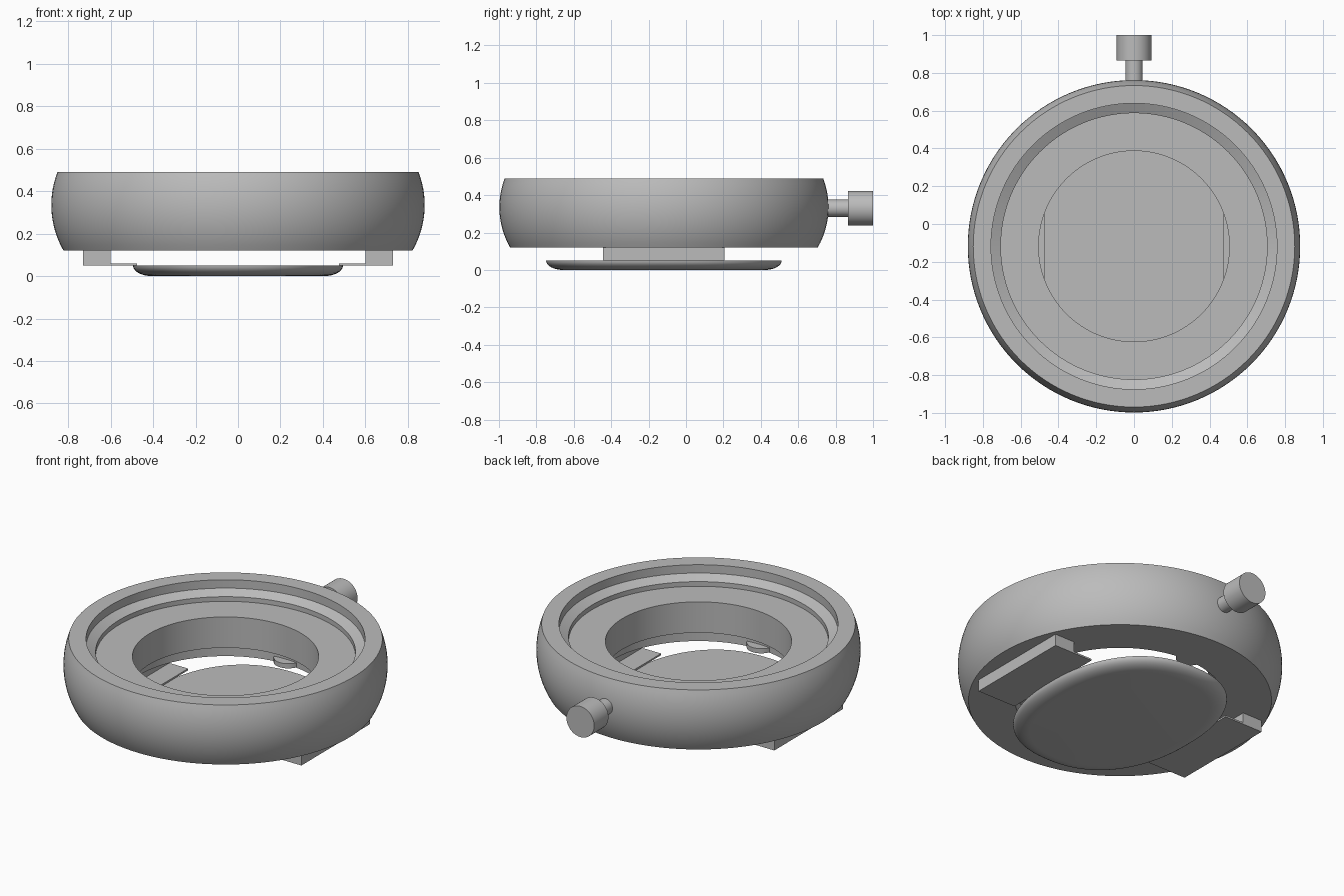
import bpy, bmesh, math
from mathutils import Matrix, Vector

if "Cube" in bpy.data.objects:
    bpy.data.objects.remove(bpy.data.objects["Cube"], do_unlink=True)

grey = bpy.data.materials.new("plain grey")
grey.use_nodes = True
colour = (0.5, 0.5, 0.5, 1)
grey.diffuse_color = colour
grey.node_tree.nodes["Principled BSDF"].inputs["Base Color"].default_value = colour

CY = -0.118      # ring axis position in y
SEG = 128


def finish(name, bm, smooth=True):
    bmesh.ops.recalc_face_normals(bm, faces=bm.faces)
    mesh = bpy.data.meshes.new(name)
    bm.to_mesh(mesh)
    bm.free()
    mesh.materials.append(grey)
    obj = bpy.data.objects.new(name, mesh)
    bpy.context.collection.objects.link(obj)
    if smooth:
        bpy.ops.object.select_all(action='DESELECT')
        obj.select_set(True)
        bpy.context.view_layer.objects.active = obj
        bpy.ops.object.shade_smooth_by_angle(angle=math.radians(25))
    return obj


def bridge(bm, a, b):
    for i in range(len(a)):
        j = (i + 1) % len(a)
        bm.faces.new((a[i], a[j], b[j], b[i]))


def cylinder(name, radius, start, end, segments=48):
    start, end = Vector(start), Vector(end)
    axis = end - start
    turn = axis.to_track_quat('Z', 'Y').to_matrix().to_4x4()
    bm = bmesh.new()
    bmesh.ops.create_cone(bm, cap_ends=True, segments=segments, radius1=radius,
                          radius2=radius, depth=axis.length,
                          matrix=Matrix.Translation((start + end) / 2) @ turn)
    return finish(name, bm)


def box(name, low, high):
    low, high = Vector(low), Vector(high)
    bm = bmesh.new()
    bmesh.ops.create_cube(bm, size=1, matrix=Matrix.Translation((low + high) / 2)
                          @ Matrix.Diagonal((high - low).to_4d()))
    return finish(name, bm, smooth=False)


# Ring body: bulging outside, stepped seat inside, recess underneath
outer = []
for i in range(15):
    z = 0.12 + 0.37 * i / 14
    outer.append((0.45 + math.sqrt(0.43 ** 2 - (z - 0.335) ** 2), z))
inner = [(0.757, 0.49), (0.757, 0.44), (0.705, 0.413), (0.705, 0.385),
         (0.505, 0.385), (0.505, 0.2), (0.57, 0.2), (0.57, 0.12)]
bm = bmesh.new()
loops = []
for r, z in outer + inner:
    loops.append([bm.verts.new((r * math.cos(t), CY + r * math.sin(t), z))
                  for t in (math.tau * k / SEG for k in range(SEG))])
for i, loop in enumerate(loops):
    bridge(bm, loop, loops[(i + 1) % len(loops)])
finish("ring_body", bm)


# Lower plate: rounded oval with a curved lower edge
def oval(half_x, half_y, z, power=2.3):
    points = []
    for k in range(SEG):
        c, s = math.cos(math.tau * k / SEG), math.sin(math.tau * k / SEG)
        points.append((half_x * math.copysign(abs(c) ** (2 / power), c),
                       CY + half_y * math.copysign(abs(s) ** (2 / power), s), z))
    return points


bm = bmesh.new()
loops = []
for i in range(9):
    t = math.pi / 2 * i / 8
    inset = 0.09 * (1 - math.cos(t))
    loops.append([bm.verts.new(p) for p in
                  oval(0.495 - inset, 0.63 - inset, 0.05 * (1 - math.sin(t)))])
for a, b in zip(loops, loops[1:]):
    bridge(bm, a, b)
bm.faces.new(loops[0])
bm.faces.new(loops[-1])
finish("lower_plate", bm)

# Side brackets: block under the ring with a thin tongue holding the plate
for side, sign in (("left", 1), ("right", -1)):
    for part, x1, x2, top in (("block", 0.6, 0.73, 0.12), ("tongue", 0.475, 0.6, 0.06)):
        xs = sorted((sign * x1, sign * x2))
        box(f"{side}_bracket_{part}", (xs[0], CY - 0.325, 0.05), (xs[1], CY + 0.325, top))

# Small nubs in the recess, front and back
for name, sign in (("back_nub", 1), ("front_nub", -1)):
    y = CY + sign * 0.595
    cylinder(name, 0.08, (0, y, 0.122), (0, y, 0.15), 32)

# Clamping screw at the back
cylinder("screw_shaft", 0.046, (0, 0.7, 0.33), (0, 0.87, 0.33), 32)
cylinder("screw_knob", 0.092, (0, 0.865, 0.33), (0, 1.0, 0.33))
